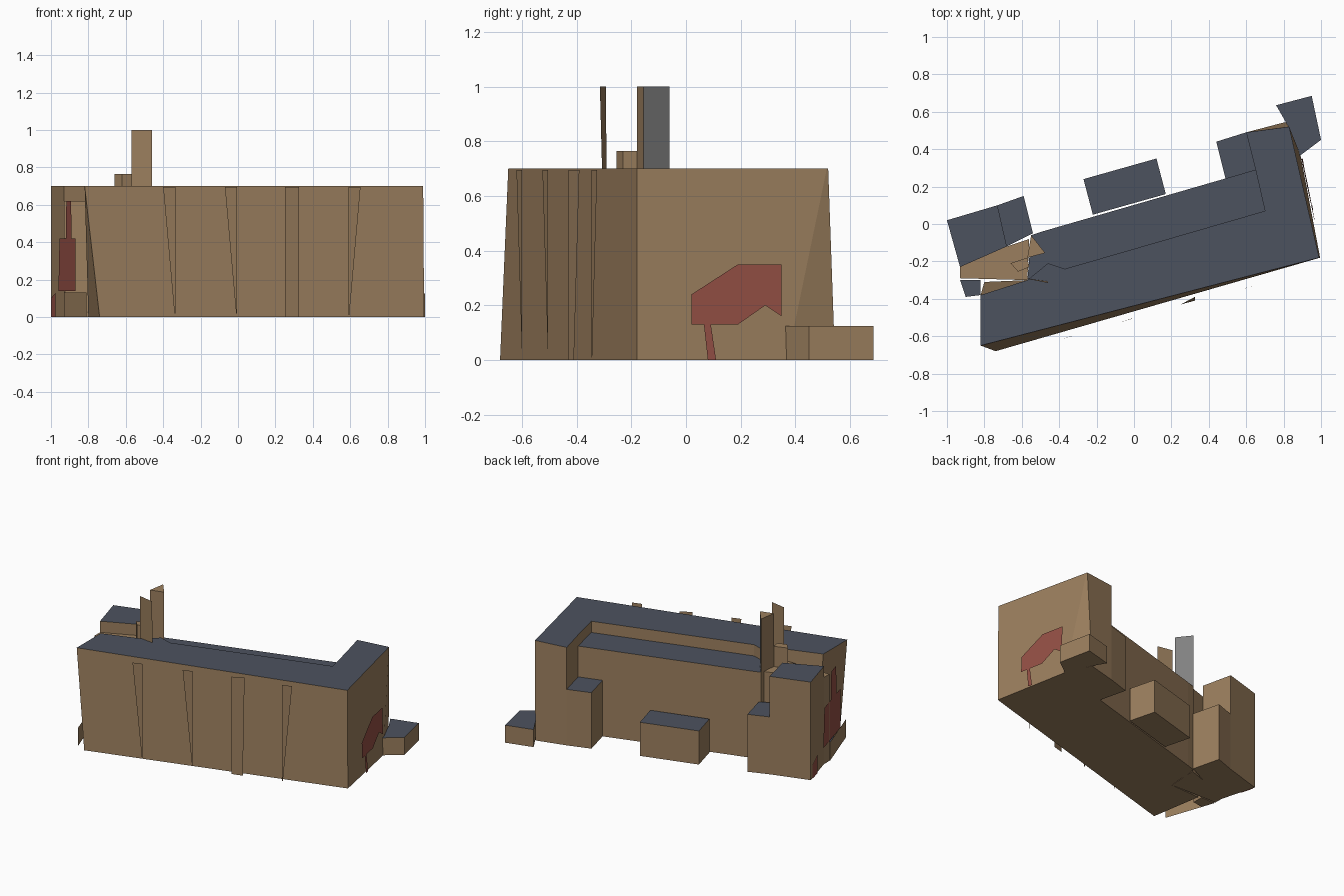
import bpy, bmesh

if "Cube" in bpy.data.objects:
    bpy.data.objects.remove(bpy.data.objects["Cube"])


def colour(name, rgb):
    m = bpy.data.materials.new(name)
    m.diffuse_color = (*rgb, 1)
    m.use_nodes = True
    m.node_tree.nodes["Principled BSDF"].inputs["Base Color"].default_value = m.diffuse_color
    return m


BROWN = colour("brown_wall", (0.33, 0.212, 0.112))
SLATE = colour("slate_roof", (0.073, 0.084, 0.114))
RED = colour("red_panel", (0.30, 0.08, 0.06))
GREY = colour("grey_face", (0.22, 0.22, 0.22))


def finish(name, bm, mats):
    mesh = bpy.data.meshes.new(name)
    bm.to_mesh(mesh)
    bm.free()
    for m in mats:
        mesh.materials.append(m)
    ob = bpy.data.objects.new(name, mesh)
    bpy.context.collection.objects.link(ob)
    return ob


def loft(name, top, z1, bottom=None, z0=0.0, roof=SLATE):
    """Closed block between two outlines; the flat top takes the roof colour."""
    bm = bmesh.new()
    lo = [bm.verts.new((x, y, z0)) for x, y in (bottom or top)]
    hi = [bm.verts.new((x, y, z1)) for x, y in top]
    n = len(top)
    for i in range(n):
        j = (i + 1) % n
        bm.faces.new((lo[i], lo[j], hi[j], hi[i]))
    bm.faces.new(lo[::-1])
    cap = bm.faces.new(hi)
    bmesh.ops.recalc_face_normals(bm, faces=bm.faces)
    cap.material_index = 1
    return finish(name, bm, [BROWN, roof])


def sheet(name, pts, mat):
    """Single flat plate."""
    bm = bmesh.new()
    bm.faces.new([bm.verts.new(p) for p in pts])
    return finish(name, bm, [mat])


# Main body with raised roof, slightly splayed at the base
inner = [(0.65, 0.29), (0.70, 0.07), (-0.37, -0.24), (-0.46, -0.21), (-0.57, -0.30)]
loft("main_body",
     [(-0.82, -0.65), (0.99, -0.18), (0.831, 0.515), (0.829, 0.52), (0.60, 0.49)]
     + inner + [(-0.82, -0.38)], 0.70,
     [(-0.74, -0.68), (0.995, -0.18), (0.89, 0.37), (0.81, 0.545), (0.60, 0.49)]
     + inner + [(-0.80, -0.31)])

# Lower roof behind the raised strip
loft("rear_body", inner[::-1] + [(0.65, 0.29), (-0.49, -0.04), (-0.55, -0.06)][1:], 0.62)

# Blocks standing against the rear and the ends
loft("left_tower", [(-1.0, 0.02), (-0.93, -0.23), (-0.68, -0.12), (-0.73, 0.10)], 0.70)
loft("left_low_block", [(-0.73, 0.10), (-0.68, -0.12), (-0.54, -0.05), (-0.59, 0.15)], 0.41)
loft("middle_block", [(-0.27, 0.24), (-0.22, 0.05), (0.17, 0.16), (0.12, 0.35)], 0.24)
loft("right_low_block", [(0.44, 0.44), (0.49, 0.24), (0.65, 0.29), (0.60, 0.49)], 0.40)
loft("end_annex", [(0.76, 0.635), (0.82, 0.53), (0.88, 0.36), (1.0, 0.45), (0.95, 0.685)], 0.125)

# Connecting part and step at the left end
loft("left_connector", [(-0.93, -0.23), (-0.93, -0.29), (-0.57, -0.30), (-0.56, -0.08),
                        (-0.68, -0.12)], 0.62, roof=BROWN)
loft("left_step", [(-0.93, -0.30), (-0.90, -0.39), (-0.82, -0.38), (-0.82, -0.30)], 0.13)
sheet("step_side", [(-0.90, -0.39, 0), (-0.81, -0.65, 0), (-0.81, -0.65, 0.13),
                    (-0.90, -0.39, 0.13)], BROWN)

# Chimney: three-sided stack with one grey face, a thin plate and a stub
stack = loft("chimney_stack", [(-0.57, -0.18), (-0.475, -0.155), (-0.55, -0.06)], 1.0, roof=BROWN)
stack.data.materials.append(GREY)
for f in stack.data.polygons:
    if f.normal.x > 0.5:
        f.material_index = 2
sheet("chimney_plate", [(-0.57, -0.29, 0.62), (-0.46, -0.305, 0.62),
                        (-0.46, -0.315, 1.0), (-0.57, -0.293, 1.0)], BROWN)
loft("chimney_stub", [(-0.66, -0.21), (-0.62, -0.255), (-0.56, -0.23), (-0.57, -0.18)], 0.765,
     z0=0.4, roof=BROWN)

# Tapered plates in front of the facade
for k, (x, y) in enumerate([(-0.40, -0.62), (-0.07, -0.525), (0.25, -0.43), (0.59, -0.345)]):
    a, b = (x, y, 0.695), (x + 0.065, y + 0.02, 0.695)
    if k < 2:
        pts = [(x + 0.06, y + 0.02, 0.02), (x + 0.065, y + 0.02, 0.02), b, a]
    elif k == 2:
        pts = [(x, y, 0), (x + 0.075, y + 0.02, 0), (x + 0.075, y + 0.04, 0.695), a]
    else:
        pts = [(x, y, 0.01), (x + 0.005, y + 0.002, 0.01), b, a]
    sheet(f"facade_plate_{k + 1}", pts, BROWN)


# Red panels on the right and left end walls
def right_wall(y, z):
    t = z / 0.7
    return (0.998 - (y + 0.18) * (0.182 + 0.046 * t) + 0.006, y, z)


def left_wall(y, z):
    return (-0.96 - (y + 0.18) * 0.281, y, z)


sheet("right_red_panel", [right_wall(*p) for p in [
    (0.02, 0.13), (0.19, 0.13), (0.29, 0.20), (0.35, 0.16), (0.35, 0.35),
    (0.19, 0.35), (0.02, 0.24)]], RED)
sheet("right_red_stem", [right_wall(*p) for p in [
    (0.08, 0), (0.11, 0), (0.09, 0.135), (0.065, 0.135)]], RED)
sheet("left_red_panel", [left_wall(*p) for p in [
    (-0.50, 0.14), (-0.18, 0.14), (-0.20, 0.42), (-0.50, 0.42)]], RED)
sheet("left_red_top", [left_wall(*p) for p in [
    (-0.43, 0.42), (-0.32, 0.42), (-0.33, 0.62), (-0.42, 0.62)]], RED)
sheet("left_red_foot", [(-1.0, 0.0, 0), (-0.975, -0.09, 0), (-0.975, -0.09, 0.13),
                        (-1.0, 0.0, 0.10)], RED)
